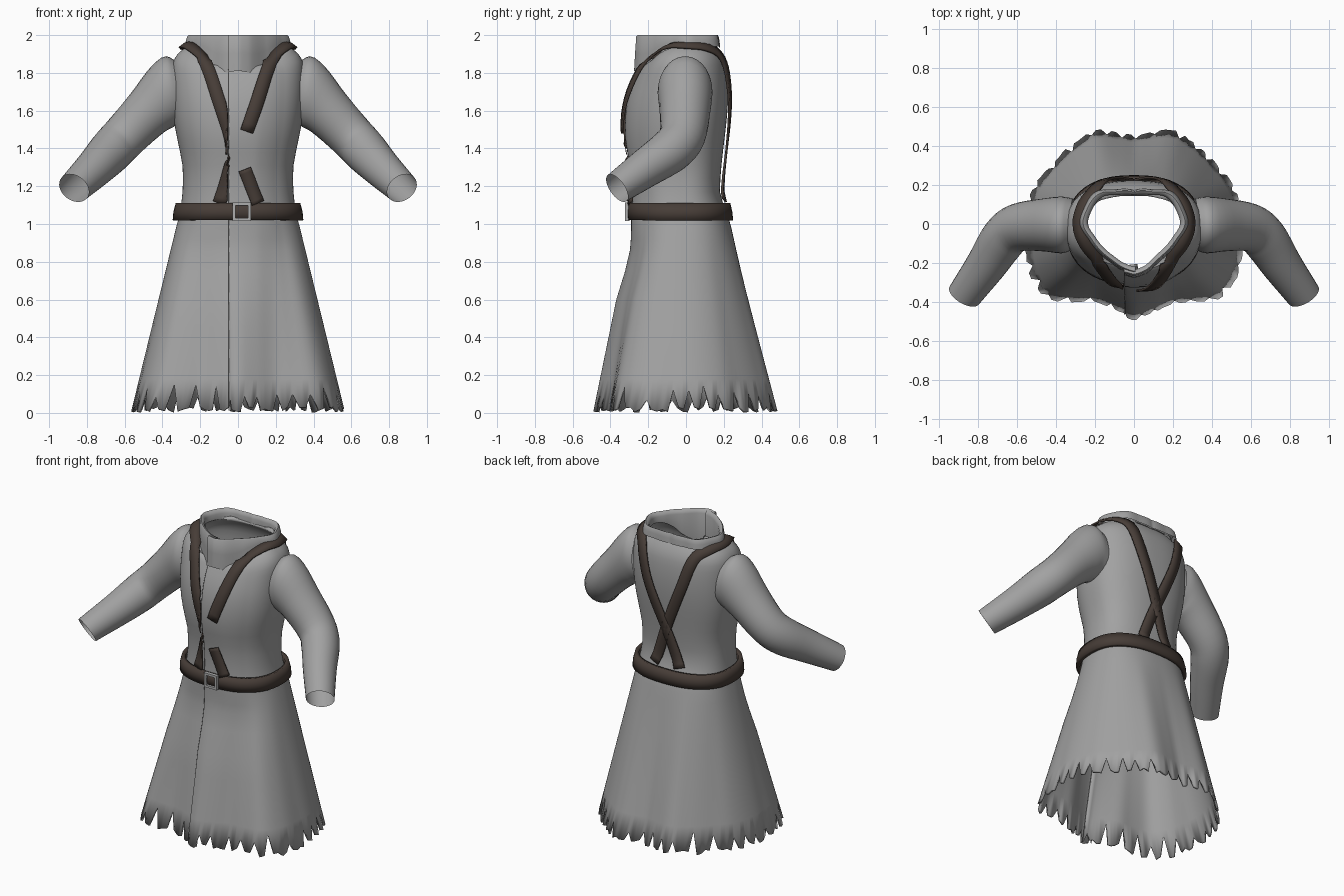
import bpy, math, random
from mathutils import Vector
from mathutils.bvhtree import BVHTree

if "Cube" in bpy.data.objects:
    bpy.data.objects.remove(bpy.data.objects["Cube"])

random.seed(4)


def material(name, rgb):
    m = bpy.data.materials.new(name)
    m.diffuse_color = (*rgb, 1)
    m.use_nodes = True
    m.node_tree.nodes["Principled BSDF"].inputs["Base Color"].default_value = m.diffuse_color
    return m


GREY = material("grey cloth", (0.36, 0.36, 0.36))
BROWN = material("dark brown leather", (0.062, 0.046, 0.038))
METAL = material("pale metal", (0.42, 0.42, 0.42))


def sample(table, x):
    """Smooth (Hermite) interpolation of rows (x, v1, v2, ...)."""
    x = min(max(x, table[0][0]), table[-1][0])
    k = 0
    while k < len(table) - 2 and x > table[k + 1][0]:
        k += 1
    a, b = table[k], table[k + 1]
    p, q = table[max(k - 1, 0)], table[min(k + 2, len(table) - 1)]
    h = b[0] - a[0]
    t = (x - a[0]) / h
    out = []
    for j in range(1, len(a)):
        m0 = (b[j] - p[j]) / (b[0] - p[0]) * h
        m1 = (q[j] - a[j]) / (q[0] - a[0]) * h
        out.append((2*t**3 - 3*t*t + 1) * a[j] + (t**3 - 2*t*t + t) * m0
                   + (3*t*t - 2*t**3) * b[j] + (t**3 - t*t) * m1)
    return out


def loft(name, rings, mat, closed=True, thick=0, mirror=False, angle=50, loop=False):
    """Skin a list of equal point rings."""
    n = len(rings[0])
    verts = [tuple(p) for r in rings for p in r]
    faces = []
    for r in range(len(rings) if loop else len(rings) - 1):
        s = (r + 1) % len(rings)
        for i in range(n if closed else n - 1):
            j = (i + 1) % n
            faces.append((r*n + i, r*n + j, s*n + j, s*n + i))
    me = bpy.data.meshes.new(name)
    me.from_pydata(verts, [], faces)
    me.materials.append(mat)
    me.shade_smooth()
    me.set_sharp_from_angle(angle=math.radians(angle))
    ob = bpy.data.objects.new(name, me)
    bpy.context.collection.objects.link(ob)
    if thick:
        mod = ob.modifiers.new("thickness", 'SOLIDIFY')
        mod.thickness, mod.offset = thick, -1
    if mirror:
        ob.modifiers.new("mirror", 'MIRROR')
    return ob


def power(v, n=2.4):
    return math.copysign(abs(v) ** (2 / n), v)


def oval(deg, a, yf, yb, c=-0.02):
    s, k = math.sin(math.radians(deg)), math.cos(math.radians(deg))
    return power(s) * a, c + ((yf - c) * power(k) if k > 0 else (yb - c) * power(-k))


def fold(deg):
    """Angle from the front, 0 to 180."""
    deg = abs(deg) % 360
    return 360 - deg if deg > 180 else deg


# Torso sections: z, half width, front y, back y, drop at the front
TORSO = [(0.98, .328, -.275, .24, 0), (1.05, .31, -.275, .22, 0), (1.15, .295, -.27, .182, 0),
         (1.3, .293, -.28, .187, 0), (1.42, .315, -.302, .2, 0), (1.52, .335, -.308, .212, 0),
         (1.64, .347, -.297, .222, .0), (1.75, .35, -.27, .222, .02), (1.85, .345, -.243, .21, .06),
         (1.9, .32, -.23, .19, .085), (1.937, .275, -.215, .165, .11)]
# Hem and collar outlines: angle from front, radius
HEM = [(0, .475), (15, .445), (27, .447), (37, .5), (50, .585), (65, .59), (80, .565), (90, .562),
       (112, .545), (126, .52), (145, .516), (157, .52), (170, .475), (180, .45)]
COLLAR = [(0, .25), (15, .236), (36, .222), (70, .238), (90, .27), (106, .262), (130, .246),
          (150, .197), (180, .168)]
N = 128
PHI = [-10 + 372 * i / N for i in range(N + 1)]


def lap(i, p):
    """Front overlap: push the first columns forward, with a straight edge."""
    if PHI[i] < 40:
        p.y -= 0.016 * min(1, (40 - PHI[i]) / 25)
        p.x = -0.05 if i == 0 else max(p.x, -0.05 + 0.004 * i)
    return p


def polar(deg, r, z):
    return Vector((math.sin(math.radians(deg)) * r, -math.cos(math.radians(deg)) * r, z))


def coat_point(i, z):
    deg = PHI[i]
    a, yf, yb, drop = sample(TORSO, z)
    x, y = oval(deg, a, yf, yb)
    if z < 0.98:
        t = (0.98 - z) / 0.96
        h = polar(deg, sample(HEM, fold(deg))[0], 0)
        x, y = x + (h.x - x) * t, y + (h.y - y) * t
        y += 0.02 * math.sin(math.pi * min(1, t * 3)) * max(0, math.cos(math.radians(deg)))
    k = max(0, math.cos(math.radians(deg)))
    return lap(i, Vector((x, y, z - drop * k * k)))


# Coat body with a ragged hem
hem_z = [random.uniform(.005, .035) for _ in PHI]
i = 1
while i < N:
    hem_z[i] = random.choice((.07, .09, .1, .12, .15))
    i += random.choice((3, 3, 4, 5))
rings = [[coat_point(i, hem_z[i]) for i in range(N + 1)]]
for z in [.18, .3, .45, .6, .75, .86, .92, .98, 1.03, 1.1, 1.17, 1.24, 1.31, 1.38, 1.45, 1.52, 1.58,
          1.64, 1.7, 1.75, 1.8, 1.84, 1.87, 1.9, 1.92, 1.937]:
    rings.append([coat_point(i, z) for i in range(N + 1)])


def collar_low(deg):
    return sample([(0, 1.812), (22, 1.8), (38, 1.83), (55, 1.89), (80, 1.935), (180, 1.935)], fold(deg))[0]


def collar_ring(scale, zfun):
    return [lap(i, polar(d, sample(COLLAR, fold(d))[0] * scale, zfun(d))) for i, d in enumerate(PHI)]


rings.append(collar_ring(.9, lambda d: collar_low(d) + .012))
coat = loft("coat_body", rings, GREY, closed=False, thick=.015)

# Folded collar
loft("collar", [collar_ring(1.04, collar_low),
                collar_ring(1.02, lambda d: (collar_low(d) + 2) / 2),
                collar_ring(.995, lambda d: 1.992), collar_ring(.965, lambda d: 2.0),
                collar_ring(.91, lambda d: 1.995), collar_ring(.87, lambda d: 1.975),
                collar_ring(.87, lambda d: collar_low(d))], GREY, closed=False)

# Sleeves: step, centre, direction, depth radius, height radius
SLEEVE = [(0, .31, 0, 1.70, 1, 0, -.1, .13, .165), (1, .37, -.005, 1.70, 1, 0, -.2, .145, .184),
          (2, .465, -.005, 1.605, .82, 0, -.6, .135, .14), (3, .60, -.02, 1.465, .75, -.2, -.62, .122, .122),
          (4, .675, -.085, 1.385, .6, -.58, -.55, .118, .118),
          (5, .76, -.215, 1.295, .5, -.72, -.48, .103, .103), (6, .868, -.365, 1.19, .44, -.74, -.5, .088, .085)]
rings = []
for k in range(25):
    v = sample(SLEEVE, k / 4)
    c, n = Vector(v[:3]), Vector(v[3:6]).normalized()
    u = n.cross(Vector((0, 0, 1))).normalized()
    w = u.cross(n)
    rings.append([c + u * v[6] * math.cos(t) + w * v[7] * math.sin(t)
                  for t in [-2 * math.pi * j / 28 for j in range(28)]])
loft("sleeves", rings, GREY, mirror=True)

# Belt
loft("belt", [[(*oval(360 * i / 64, a, yf, yb), z) for i in range(64)]
              for z, a, yf, yb in ((1.02, .346, -.308, .25), (1.065, .342, -.31, .245), (1.11, .33, -.305, .235))],
     BROWN, thick=.025)


# Square buckle
def square(h, y):
    return [(.02 + sx * h, y, 1.065 + sz * h) for sx, sz in ((-1, -1), (1, -1), (1, 1), (-1, 1))]


loft("buckle", [square(.048, -.3), square(.048, -.324), square(.033, -.324), square(.033, -.3)],
     METAL, angle=30, loop=True)

# Straps laid on the coat surface
tree = BVHTree.FromPolygons([v.co for v in coat.data.vertices], [p.vertices for p in coat.data.polygons])


def strap(name, path, side=1, width=.034, limit=None, steps=48):
    rows = [(k, p[0] * side, p[1], p[2]) for k, p in enumerate(path)]
    top = len(path) - 1
    edges = [[], [], []]
    for s in range(steps + 1):
        t = top * s / steps
        p = Vector(sample(rows, t))
        tan = Vector(sample(rows, t + .05)) - Vector(sample(rows, t - .05))
        nor = tree.find_nearest(p)[1]
        across = nor.cross(tan).normalized()
        for j in range(3):
            q = p + across * width * (1 - j)
            if limit is not None and q.y < 0:
                q.x = min(q.x, limit)
            hit, n2 = tree.find_nearest(q)[:2]
            edges[j].append(hit + n2 * .012)
    loft(name, edges, BROWN, closed=False, thick=.012)


OVER = [(.10, -.3, 1.65), (.15, -.25, 1.8), (.19, -.18, 1.885), (.255, -.09, 1.94), (.28, 0, 1.945),
        (.255, .1, 1.935), (.19, .18, 1.88), (.13, .22, 1.7), (.065, .21, 1.54), (0, .2, 1.38),
        (-.05, .185, 1.24), (-.09, .18, 1.12)]
strap("strap_right", [(.045, -.32, 1.49)] + OVER)
strap("strap_left", [(.005, -.31, 1.38), (.045, -.31, 1.49)] + OVER, side=-1, limit=-.052)
strap("strap_lower_right", [(.035, -.3, 1.29), (.07, -.3, 1.2), (.105, -.29, 1.11)], steps=10)
strap("strap_lower_left", [(-.005, -.3, 1.4), (.04, -.29, 1.28), (.1, -.28, 1.11)], side=-1,
      limit=-.052, steps=12)
